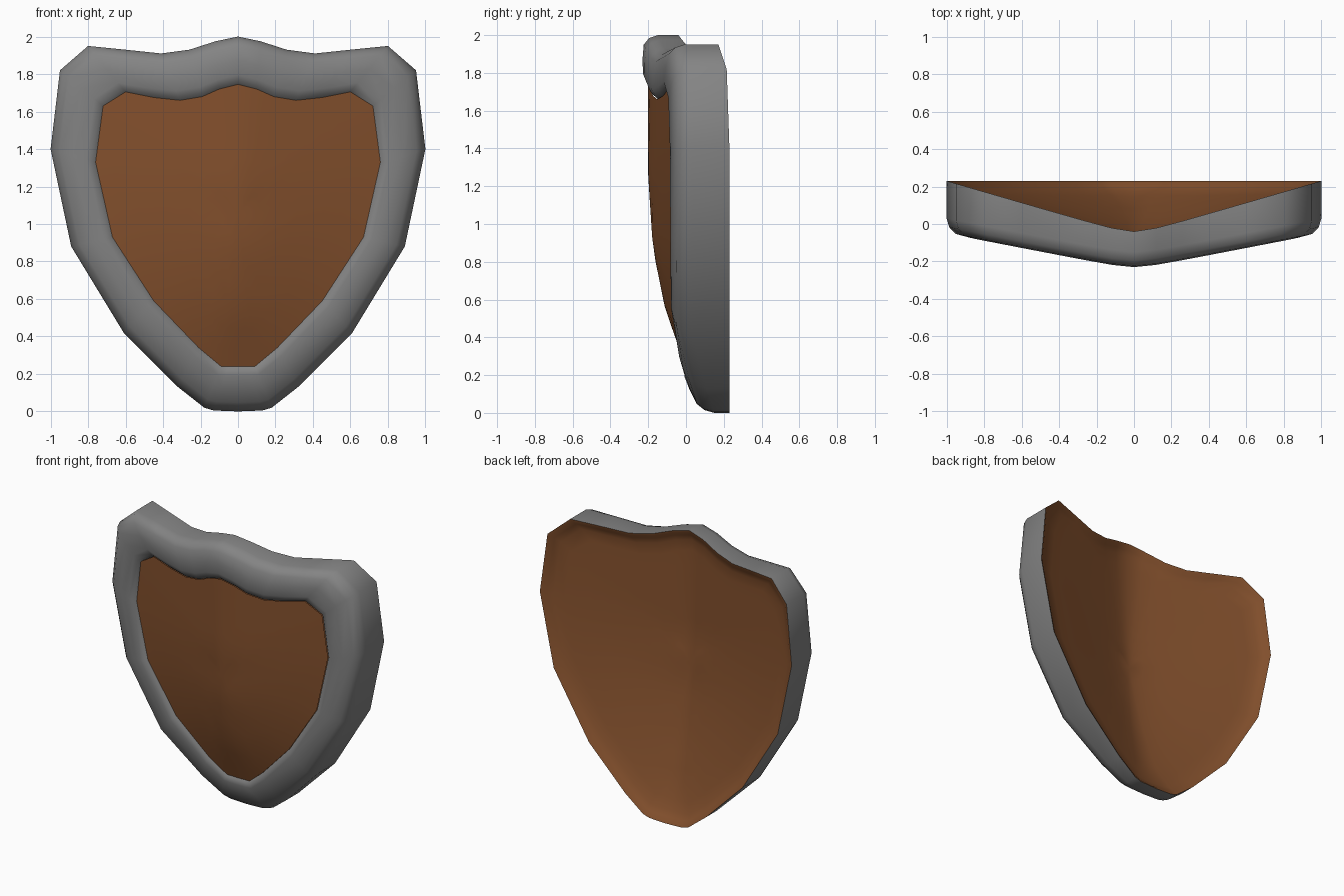
import bpy
import bmesh
from math import hypot, radians

cube = bpy.data.objects.get("Cube")
if cube:
    bpy.data.objects.remove(cube, do_unlink=True)


def make_material(name, rgb):
    mat = bpy.data.materials.new(name)
    mat.use_nodes = True
    mat.diffuse_color = (*rgb, 1)
    mat.node_tree.nodes["Principled BSDF"].inputs["Base Color"].default_value = (*rgb, 1)
    return mat


grey = make_material("steel grey", (0.23, 0.23, 0.23))
brown = make_material("wood brown", (0.23, 0.081, 0.026))

# Half outlines (x, z) from top centre to bottom centre, matched point for point
OUTER = [(0, 2), (.12, 1.975), (.26, 1.93), (.41, 1.91), (.6, 1.93), (.8, 1.95), (.95, 1.82),
         (1, 1.4), (.89, .88), (.61, .42), (.32, .13), (.18, .02), (.13, .005), (0, 0)]
INNER = [(0, 1.745), (.1, 1.72), (.19, 1.68), (.31, 1.66), (.45, 1.675), (.6, 1.705), (.72, 1.63),
         (.76, 1.33), (.67, .93), (.45, .59), (.21, .34), (.09, .24), (.05, .24), (0, .24)]

# Depth profiles (z, y) of the ridge line and the side edges
FRONT_RIDGE = [(0, .1), (.24, 0), (.55, -.11), (.87, -.175), (1.25, -.2), (2, -.2)]
FRONT_EDGE = [(0, .1), (.25, .02), (.45, -.02), (2, -.02)]
BACK_RIDGE = [(0, .23), (.24, .14), (.55, .06), (.87, 0), (1.25, -.035), (2, -.04)]
BACK_EDGE = [(0, .23), (2, .23)]
WIDTH = [(z, x) for x, z in reversed(OUTER[7:13])] + [(2, 1)]


def sample(profile, z):
    if z <= profile[0][0]:
        return profile[0][1]
    for (a, u), (b, v) in zip(profile, profile[1:]):
        if z <= b:
            return u + (v - u) * (z - a) / (b - a)
    return profile[-1][1]


def depth(ridge, edge, x, z):
    """Sloping from a softened central ridge out to the side edge."""
    soft = lambda v: hypot(v, .08) - .08
    f = min(1, soft(x) / soft(sample(WIDTH, z)))
    return sample(ridge, z) * (1 - f) + sample(edge, z) * f


def front(x, z):
    return depth(FRONT_RIDGE, FRONT_EDGE, x, z)


def back(x, z):
    return depth(BACK_RIDGE, BACK_EDGE, x, z)


def mirrored(half):
    return half + [(-x, z) for x, z in half[-2:0:-1]]


def ring(t, shrink=1.0):
    """Closed loop between the outer and inner outlines, optionally shrunk."""
    half = [(a + (c - a) * t, b + (d - b) * t) for (a, b), (c, d) in zip(OUTER, INNER)]
    return mirrored([(x * shrink, 1.05 + (z - 1.05) * shrink) for x, z in half])


def loft(name, rings, mat, cap=None):
    """Skin a list of (loop, surface, offset) rings, with an optional centre fan."""
    bm = bmesh.new()
    loops = [[bm.verts.new((x, surf(x, z) + off, z)) for x, z in loop]
             for loop, surf, off in rings]
    n = len(loops[0])
    for lo, hi in zip(loops, loops[1:]):
        for i in range(n):
            j = (i + 1) % n
            bm.faces.new((lo[i], hi[i], hi[j], lo[j]))
    if cap:
        surf, off = cap
        centre = bm.verts.new((0, surf(0, 1.05) + off, 1.05))
        for i in range(n):
            bm.faces.new((loops[-1][i], centre, loops[-1][(i + 1) % n]))
    # Point faces towards the front or the back
    if surf_is_back(rings):
        bmesh.ops.reverse_faces(bm, faces=bm.faces)
    bm.normal_update()
    mesh = bpy.data.meshes.new(name)
    bm.to_mesh(mesh)
    bm.free()
    mesh.materials.append(mat)
    obj = bpy.data.objects.new(name, mesh)
    bpy.context.collection.objects.link(obj)
    bpy.ops.object.select_all(action='DESELECT')
    obj.select_set(True)
    bpy.context.view_layer.objects.active = obj
    bpy.ops.object.shade_smooth_by_angle(angle=radians(50))
    return obj


def surf_is_back(rings):
    return rings[-1][1] is back


# Raised metal rim: side band, rounded shoulder, face and inner roll
rim_section = [(0, .05), (.06, .005), (.2, -.024), (.5, -.03), (.8, -.028), (.93, -.012), (1, .006)]
loft("rim", [(ring(0), back, 0)] + [(ring(t), front, off) for t, off in rim_section], grey)

# Wooden front panel
steps = [1, .88, .75, .6, .45, .3, .15]
loft("front_panel", [(ring(1, s), front, 0) for s in steps], brown, (front, 0))

# Wooden hollow back with a rounded lip
lip = [(ring(t), back, off) for t, off in [(0, 0), (.06, -.004), (.15, -.018), (.3, -.03), (.6, -.032)]]
loft("back_panel", lip + [(ring(1, s), back, -.032) for s in steps], brown, (back, -.032))
